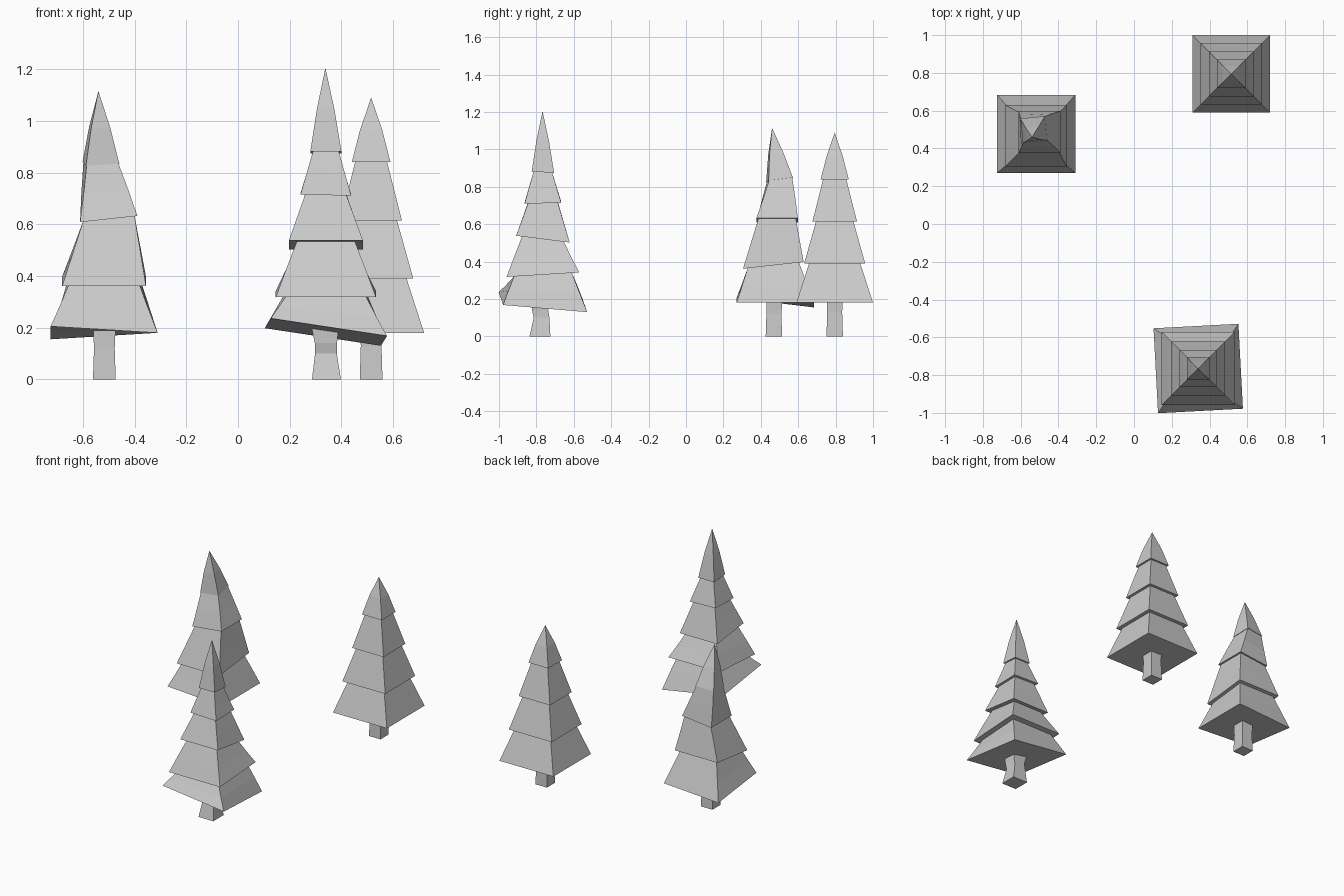
import bpy, bmesh
from math import sin, cos

if "Cube" in bpy.data.objects:
    bpy.data.objects.remove(bpy.data.objects["Cube"])

CORNERS = [(-1, -1), (1, -1), (1, 1), (-1, 1)]


def ring(bm, cx, cy, z, half, tilt=(0, 0, 0), rot=0.0):
    """Square ring; tilt = corner lift along x, along y, and twist."""
    a, b, c = tilt
    return [bm.verts.new((cx + half * (sx * cos(rot) - sy * sin(rot)),
                          cy + half * (sx * sin(rot) + sy * cos(rot)),
                          z + a * sx + b * sy + c * sx * sy)) for sx, sy in CORNERS]


def loft(bm, r0, r1):
    for i in range(4):
        j = (i + 1) % 4
        bm.faces.new((r0[i], r0[j], r1[j], r1[i]))


def finish(bm, name):
    bmesh.ops.recalc_face_normals(bm, faces=bm.faces)
    me = bpy.data.meshes.new(name)
    bm.to_mesh(me)
    bm.free()
    bpy.context.collection.objects.link(bpy.data.objects.new(name, me))


def foliage(name, tiers, apex):
    """tiers: (cx, cy, z, bottom half, top half, tilt, rot)."""
    bm = bmesh.new()
    prev = None
    for i, (cx, cy, z, h, top, tilt, rot) in enumerate(tiers):
        low = ring(bm, cx, cy, z, h, tilt, rot)
        if prev:
            loft(bm, prev, low)          # overhanging underside
        else:
            bm.faces.new(low)
        if i + 1 < len(tiers):
            nx, ny, nz, nh, _, nt, nr = tiers[i + 1]
            k = top / nh
            mid = ring(bm, (cx + nx) / 2, (cy + ny) / 2, (z + nz) / 2, (h + top) / 2,
                       [(p + q) / 2 for p, q in zip(tilt, nt)], (rot + nr) / 2)
            prev = ring(bm, nx, ny, nz, top, [t * k for t in nt], nr)
            loft(bm, low, mid)
            loft(bm, mid, prev)
        else:
            # pointed tip with a slight belly
            mid = ring(bm, (cx + apex[0]) / 2, (cy + apex[1]) / 2, (z + apex[2]) / 2,
                       h * 0.57, [t / 2 for t in tilt], rot)
            loft(bm, low, mid)
            tip = bm.verts.new(apex)
            for n in range(4):
                bm.faces.new((mid[n], mid[(n + 1) % 4], tip))
    finish(bm, name)


def trunk(name, rings):
    bm = bmesh.new()
    rs = [ring(bm, *r) for r in rings]
    for a, b in zip(rs, rs[1:]):
        loft(bm, a, b)
    bm.faces.new(rs[0])
    bm.faces.new(rs[-1])
    finish(bm, name)


FLAT = (0, 0, 0)

# Straight tree, back right
X, Y = 0.515, 0.795
foliage("right_tree_foliage", [
    (X, Y, 0.18, 0.205, 0.137, FLAT, 0),
    (X, Y, 0.39, 0.163, 0.100, FLAT, 0),
    (X, Y, 0.615, 0.119, 0.062, FLAT, 0),
    (X, Y, 0.84, 0.075, 0, FLAT, 0)], (X, Y, 1.09))
trunk("right_tree_trunk", [(X, Y, 0, 0.044), (X, Y, 0.13, 0.040), (X, Y, 0.19, 0.042)])

# Crooked tree, back left
X, Y = -0.518, 0.477
foliage("left_tree_foliage", [
    (X, Y, 0.18, 0.207, 0.137, (0, -0.0125, 0.0125), 0),
    (X, 0.467, 0.38, 0.162, 0.100, (0, 0.018, 0), 0),
    (-0.50, 0.487, 0.62, 0.111, 0.062, (0.012, 0, 0), 0),
    (-0.53, 0.50, 0.838, 0.065, 0, (0.004, 0.008, 0), 0.1)], (-0.54, 0.46, 1.115))
trunk("left_tree_trunk", [(-0.517, 0.47, 0, 0.044), (-0.517, 0.47, 0.12, 0.040),
                          (-0.517, 0.472, 0.19, 0.043)])

# Tall leaning tree, front
X, Y = 0.34, -0.765
foliage("front_tree_foliage", [
    (X, Y, 0.183, 0.225, 0.155, (-0.034, -0.019, 0), 0.053),
    (X, Y, 0.33, 0.194, 0.112, (0, 0.012, 0), 0),
    (X, Y, 0.52, 0.143, 0.080, (0, -0.018, 0), 0),
    (X, Y, 0.715, 0.098, 0.050, (-0.003, 0.002, 0), 0),
    (X, Y, 0.878, 0.060, 0, (0, -0.004, 0), 0)], (0.338, -0.767, 1.205))
trunk("front_tree_trunk", [(0.342, -0.781, 0, 0.056), (0.34, -0.772, 0.10, 0.042),
                           (0.34, -0.780, 0.14, 0.043), (0.337, -0.775, 0.20, 0.052)])
